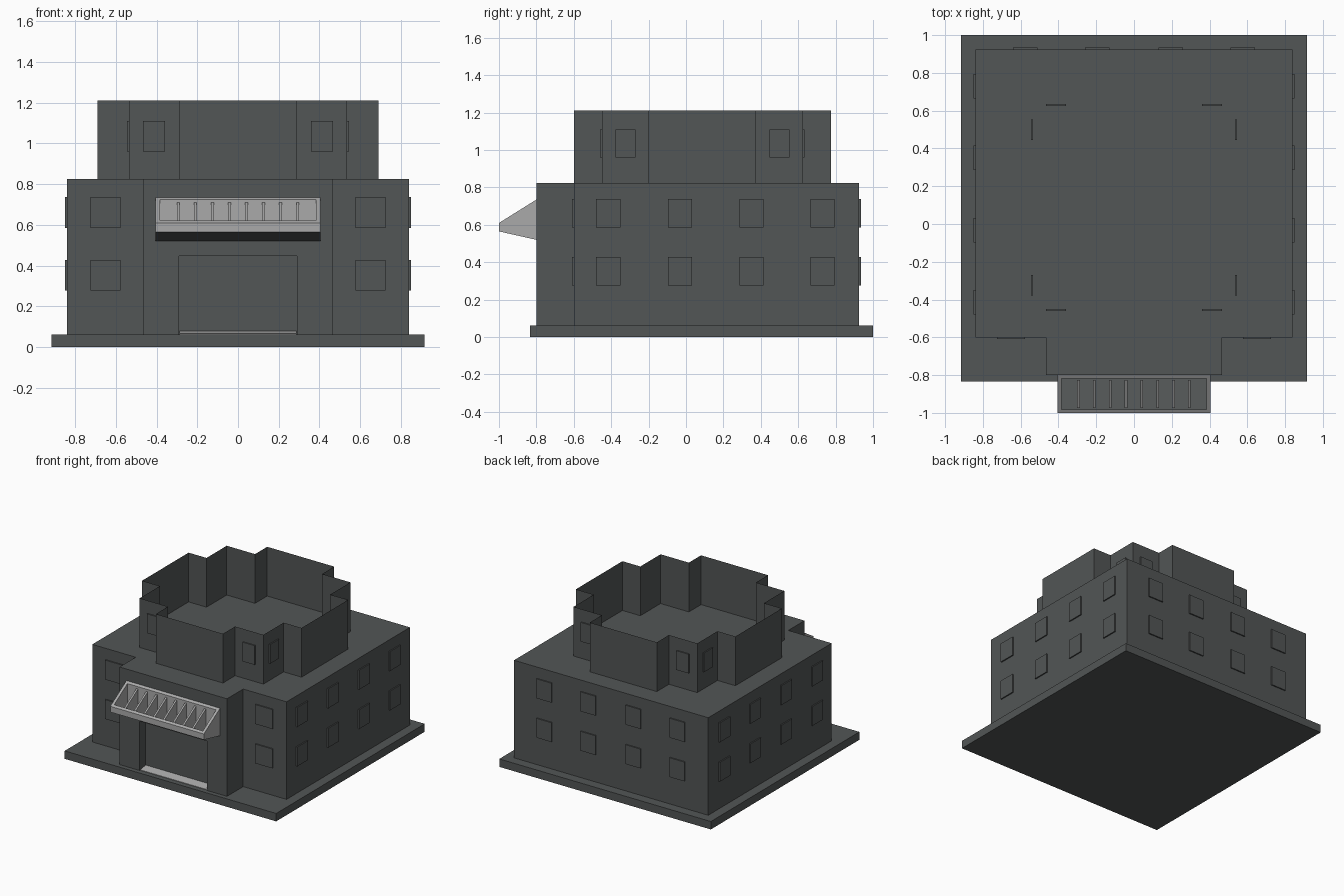
import bpy, bmesh
from mathutils import Vector

if "Cube" in bpy.data.objects:
    bpy.data.objects.remove(bpy.data.objects["Cube"])


def material(name, rgb):
    m = bpy.data.materials.new(name)
    m.diffuse_color = (*rgb, 1)
    m.use_nodes = True
    m.node_tree.nodes["Principled BSDF"].inputs["Base Color"].default_value = m.diffuse_color
    return m


DARK = material("dark slate", (0.085, 0.092, 0.092))
LIGHT = material("light grey", (0.40, 0.40, 0.40))


def finish(name, bm, *mats):
    me = bpy.data.meshes.new(name)
    bm.to_mesh(me)
    bm.free()
    ob = bpy.data.objects.new(name, me)
    bpy.context.collection.objects.link(ob)
    for m in mats:
        me.materials.append(m)
    return ob


def prism(name, profile, direction, mat):
    """Extrude a closed planar profile along a direction."""
    bm = bmesh.new()
    face = bm.faces.new([bm.verts.new(p) for p in profile])
    ext = bmesh.ops.extrude_face_region(bm, geom=[face], use_keep_orig=True)
    bmesh.ops.translate(bm, vec=direction,
                        verts=[v for v in ext["geom"] if isinstance(v, bmesh.types.BMVert)])
    bmesh.ops.recalc_face_normals(bm, faces=bm.faces)
    return finish(name, bm, mat)


def box(name, x0, x1, y0, y1, z0, z1, mat=DARK):
    return prism(name, [(x0, y0, z0), (x1, y0, z0), (x1, y1, z0), (x0, y1, z0)],
                 (0, 0, z1 - z0), mat)


# Plinth
box("plinth", -0.915, 0.915, -0.835, 1.0, 0, 0.062)

# Main block with projecting entrance bay
plan = [(-0.84, -0.6), (-0.465, -0.6), (-0.465, -0.8), (0.465, -0.8),
        (0.465, -0.6), (0.84, -0.6), (0.84, 0.925), (-0.84, 0.925)]
body = prism("main_block", [(x, y, 0.062) for x, y in plan], (0, 0, 0.763), DARK)

# Recessed doorway
cutter = box("doorway_cutter", -0.29, 0.29, -0.9, -0.73, 0.0, 0.447)
cutter.hide_render = True
cutter.hide_viewport = True
cut = body.modifiers.new("doorway", "BOOLEAN")
cut.operation, cut.solver, cut.object = "DIFFERENCE", "EXACT", cutter
bpy.context.view_layer.update()
cut_mesh = bpy.data.meshes.new_from_object(
    body.evaluated_get(bpy.context.evaluated_depsgraph_get()))
body.modifiers.clear()
body.data = cut_mesh
bpy.data.objects.remove(cutter)

# Sloping light sill inside the doorway
prism("door_sill", [(-0.288, -0.795, 0.06), (-0.288, -0.795, 0.066),
                    (-0.288, -0.73, 0.079), (-0.288, -0.73, 0.06)], (0.576, 0, 0), LIGHT)

# Upper storey: open-topped thin parapet on a stepped cross plan
corner = [(0.69, 0.2875), (0.535, 0.2875), (0.535, 0.5375), (0.29, 0.5375), (0.29, 0.6875)]
ring = (corner + [(-x, y) for x, y in corner[::-1]]
        + [(-x, -y) for x, y in corner] + [(x, -y) for x, y in corner[::-1]])
bm = bmesh.new()
low = [bm.verts.new((x, y + 0.0875, 0.825)) for x, y in ring]
high = [bm.verts.new((x, y + 0.0875, 1.21)) for x, y in ring]
for i in range(len(ring)):
    j = (i + 1) % len(ring)
    bm.faces.new((low[i], low[j], high[j], high[i]))
finish("upper_walls", bm, DARK)

# Windows: thin plates on every wall
T = 0.0095


def window(name, x, y, normal, width, z0, z1):
    nx, ny = normal
    if nx:
        box(name, *sorted((x, x + nx * T)), y - width / 2, y + width / 2, z0, z1)
    else:
        box(name, x - width / 2, x + width / 2, *sorted((y, y + ny * T)), z0, z1)


for z0, z1 in ((0.277, 0.428), (0.585, 0.737)):
    for s in (-1, 1):
        window("front_window", s * 0.65, -0.6, (0, -1), 0.148, z0, z1)
        for y in (-0.415, -0.032, 0.35, 0.73):
            window("side_window", s * 0.84, y, (s, 0), 0.13, z0, z1)
        for x in (0.195, 0.575):
            window("back_window", s * x, 0.925, (0, 1), 0.13, z0, z1)
for s in (-1, 1):
    for t in (-1, 1):
        window("upper_window", s * 0.413, 0.0875 + t * 0.5375, (0, t), 0.107, 0.96, 1.11)
        window("upper_side_window", s * 0.535, 0.0875 + t * 0.412, (s, 0), 0.107, 0.96, 1.11)


# Awning: wedge with hollow sloping top and dark floor
def slope_z(y):
    return 0.735 - (-0.8 - y) * 0.625


def under_z(y):
    return 0.52 + (-0.8 - y) * 0.225


wedge = prism("awning", [(-0.405, -0.8, 0.735), (-0.405, -1, 0.61),
                         (-0.405, -1, 0.565), (-0.405, -0.8, 0.52)], (0.81, 0, 0), LIGHT)
wedge.data.materials.append(DARK)
bm = bmesh.new()
bm.from_mesh(wedge.data)
top = max(bm.faces, key=lambda f: f.normal.z)
bmesh.ops.inset_region(bm, faces=[top], thickness=0.03)
ext = bmesh.ops.extrude_discrete_faces(bm, faces=[top])
floor = ext["faces"][0]
for v in floor.verts:
    v.co.z = under_z(v.co.y) + 0.008
bm.normal_update()
floor.material_index = 1
for f in bm.faces:
    if f.normal.z < -0.5:
        f.material_index = 1
bm.to_mesh(wedge.data)
bm.free()

# Awning fins
for i in range(8):
    x = -0.2935 + i * 0.0838
    prism("awning_fin", [(x - 0.007, -0.826, slope_z(-0.826) - 0.008),
                         (x - 0.007, -0.974, slope_z(-0.974) - 0.008),
                         (x - 0.007, -0.974, under_z(-0.974) + 0.01),
                         (x - 0.007, -0.826, under_z(-0.826) + 0.01)], (0.014, 0, 0), LIGHT)
